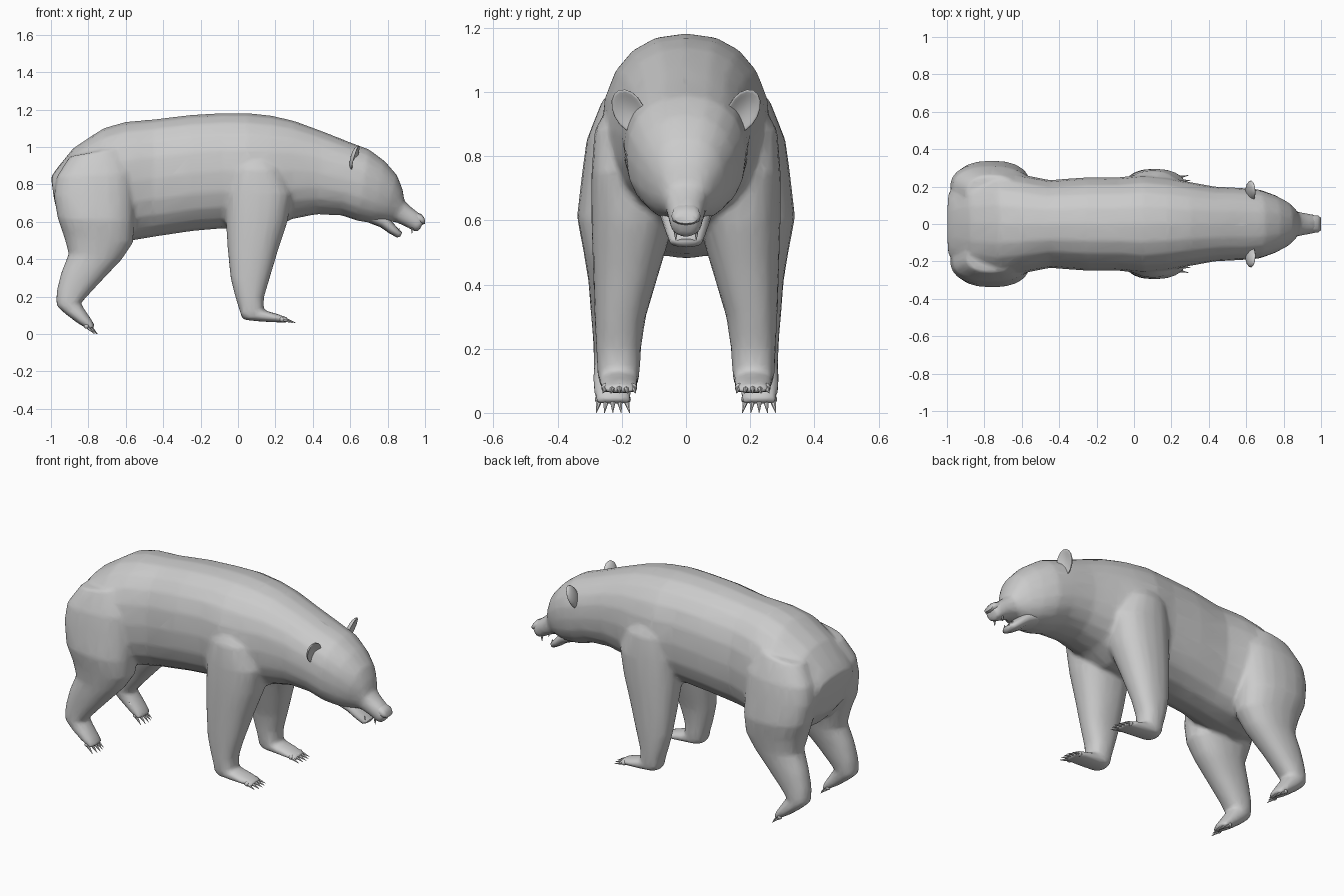
import bpy, bmesh, math
from mathutils import Vector, Matrix

if "Cube" in bpy.data.objects:
    bpy.data.objects.remove(bpy.data.objects["Cube"])

grey = bpy.data.materials.new("plain grey")
grey.diffuse_color = (0.6, 0.6, 0.6, 1)
grey.use_nodes = True
grey.node_tree.nodes["Principled BSDF"].inputs["Base Color"].default_value = grey.diffuse_color


def finish(name, bm, angle=50):
    bmesh.ops.recalc_face_normals(bm, faces=bm.faces)
    mesh = bpy.data.meshes.new(name)
    bm.to_mesh(mesh)
    bm.free()
    mesh.materials.append(grey)
    ob = bpy.data.objects.new(name, mesh)
    bpy.context.collection.objects.link(ob)
    bpy.ops.object.select_all(action='DESELECT')
    ob.select_set(True)
    bpy.context.view_layer.objects.active = ob
    bpy.ops.object.shade_smooth_by_angle(angle=math.radians(angle))
    return ob


def loft(bm, sections, side=1, sides=20, power=2.3):
    """Each section: (x, z) of one edge, (x, z) of the other, y centre, y half width."""
    rings = []
    for x0, z0, x1, z1, yc, hw in sections:
        ring = []
        for i in range(sides):
            a = 2 * math.pi * i / sides
            c, s = math.cos(a), math.sin(a)
            c = math.copysign(abs(c) ** (2 / power), c)
            s = math.copysign(abs(s) ** (2 / power), s)
            t = (1 + c) / 2
            ring.append(bm.verts.new((x0 + (x1 - x0) * t, side * (yc + hw * s), z0 + (z1 - z0) * t)))
        rings.append(ring)
    for r, q in zip(rings, rings[1:]):
        for i in range(sides):
            j = (i + 1) % sides
            bm.faces.new((r[i], r[j], q[j], q[i]))
    bm.faces.new(rings[0])
    bm.faces.new(rings[-1])


TORSO = [(-.985, .73, -1, .84, 0, .16), (-.96, .62, -.965, .89, 0, .215), (-.88, .52, -.88, .995, 0, .26),
         (-.75, .48, -.72, 1.1, 0, .285), (-.6, .495, -.6, 1.135, 0, .265), (-.45, .52, -.45, 1.148, 0, .235),
         (-.25, .55, -.25, 1.172, 0, .25), (-.08, .565, -.08, 1.182, 0, .25), (.05, .55, .05, 1.182, 0, .265),
         (.18, .56, .18, 1.168, 0, .25), (.29, .615, .3, 1.14, 0, .225), (.42, .64, .45, 1.085, 0, .2)]
HEAD = [(.3, .63, .32, 1.12, 0, .2), (.42, .64, .45, 1.085, 0, .2), (.55, .635, .6, 1.025, 0, .193),
        (.64, .605, .7, .988, 0, .185), (.72, .592, .785, .925, 0, .155), (.78, .595, .85, .85, 0, .12),
        (.81, .6, .88, .775, 0, .09), (.84, .6, .89, .712, 0, .068), (.90, .573, .93, .675, 0, .058),
        (.945, .548, .965, .65, 0, .052), (.965, .548, 1.0, .61, 0, .042)]
FRONT_LEG = [(0, .98, .16, .98, .14, .09), (-.04, .88, .24, .88, .17, .115), (-.06, .75, .29, .75, .17, .125),
             (-.065, .6, .265, .6, .165, .13), (-.055, .45, .215, .45, .185, .105), (-.04, .3, .17, .3, .205, .08),
             (-.015, .2, .14, .2, .21, .07), (.01, .12, .135, .125, .21, .066), (.03, .077, .14, .085, .21, .06)]
FRONT_FOOT = [(.015, .09, .03, .17, .21, .055), (.05, .073, .08, .15, .21, .062), (.12, .067, .13, .13, .21, .062),
              (.2, .063, .21, .108, .208, .058), (.265, .06, .265, .088, .208, .052)]
HIND_LEG = [(-.9, .95, -.62, 1.0, .17, .09), (-.97, .84, -.56, .86, .2, .11), (-.985, .74, -.555, .74, .2, .125),
            (-.965, .62, -.555, .6, .21, .13), (-.93, .52, -.56, .49, .2, .12), (-.905, .43, -.62, .4, .205, .1),
            (-.945, .33, -.715, .3, .215, .082), (-.968, .24, -.79, .22, .22, .07), (-.972, .17, -.84, .165, .225, .063)]
HIND_FOOT = [(-.972, .2, -.85, .22, .225, .06), (-.97, .15, -.835, .155, .225, .062), (-.92, .105, -.805, .11, .228, .062),
             (-.86, .06, -.78, .072, .228, .06), (-.8, .024, -.762, .038, .228, .055)]

# skin: torso, head and limbs fused into one smooth body
bm = bmesh.new()
loft(bm, TORSO)
loft(bm, HEAD)
for s in (-1, 1):
    for part in (FRONT_LEG, FRONT_FOOT, HIND_LEG, HIND_FOOT):
        loft(bm, part, s)
    # brow bump over each eye
    bmesh.ops.create_uvsphere(bm, u_segments=12, v_segments=8, radius=1,
                              matrix=Matrix.Translation((.80, s * .085, .785)) @ Matrix.Diagonal((.045, .034, .022, 1)))
skin = finish("body", bm, 60)
rm = skin.modifiers.new("fuse", 'REMESH')
rm.mode = 'VOXEL'
rm.voxel_size = 0.011
rm.use_smooth_shade = True
sm = skin.modifiers.new("soften", 'SMOOTH')
sm.factor = 0.5
sm.iterations = 8
dec = skin.modifiers.new("simplify", 'DECIMATE')
dec.ratio = 0.12

# lower jaw, slightly open
bm = bmesh.new()
loft(bm, [(.70, .595, .74, .67, 0, .085), (.76, .572, .80, .63, 0, .075), (.81, .538, .835, .588, 0, .062),
          (.85, .516, .868, .552, 0, .05), (.868, .522, .878, .542, 0, .032)], sides=14)
finish("lower_jaw", bm)

# nose pad
bm = bmesh.new()
loft(bm, [(.945, .595, .955, .652, 0, .044), (.985, .585, .982, .64, 0, .046), (1.0, .59, .998, .618, 0, .034)], sides=12)
finish("nose", bm)

# teeth along both jaws
bm = bmesh.new()
for s in (-1, 1):
    for x, z, h in ((.862, .553, .028), (.93, .552, -.03)):
        bmesh.ops.create_cone(bm, cap_ends=True, segments=6, radius1=.007, radius2=.001, depth=abs(h),
                              matrix=Matrix.Translation((x, s * .032, z)) @ Matrix.Rotation(math.pi if h < 0 else 0, 4, 'X'))
finish("teeth", bm)

for s, label in ((-1, "right"), (1, "left")):
    # cupped ear, hollow at the front
    bm = bmesh.new()
    bmesh.ops.create_uvsphere(bm, u_segments=16, v_segments=12, radius=1,
                              matrix=Matrix.Rotation(math.pi / 2, 4, 'Y'))
    for v in bm.verts:
        r = math.hypot(v.co.y, v.co.z)
        x = v.co.x * .026
        if v.co.x > 0:
            x = .012 * v.co.x - .022 * (1 - r * r)
        v.co = Vector((x, v.co.y * .05, v.co.z * .074))
    bm.transform(Matrix.Translation((.628, s * .178, .94)) @ Matrix.Rotation(s * -.45, 4, 'X')
                 @ Matrix.Rotation(.2, 4, 'Y') @ Matrix.Rotation(s * .3, 4, 'Z'))
    finish(label + "_ear", bm, 70)

    # eye
    bm = bmesh.new()
    bmesh.ops.create_uvsphere(bm, u_segments=10, v_segments=8, radius=.014,
                              matrix=Matrix.Translation((.826, s * .09, .757)))
    finish(label + "_eye", bm)

    # claws: five per foot
    for foot, base, direction, yc, n in (("front", (.262, .075), (.045, -.014), .208, 5),
                                         ("hind", (-.785, .034), (.035, -.034), .228, 5)):
        bm = bmesh.new()
        for i in range(n):
            k = i - (n - 1) / 2
            d = Vector((direction[0], s * k * .004, direction[1]))
            start = Vector((base[0] - .004 * k * k, s * (yc + k * .022), base[1]))
            rot = d.to_track_quat('Z', 'Y').to_matrix().to_4x4()
            bmesh.ops.create_cone(bm, cap_ends=True, segments=6, radius1=.009, radius2=.001, depth=d.length,
                                  matrix=Matrix.Translation(start + d / 2) @ rot)
            # toe
            bmesh.ops.create_uvsphere(bm, u_segments=8, v_segments=6, radius=.014,
                                      matrix=Matrix.Translation(start - d * .25))
        finish(f"{label}_{foot}_claws", bm)
